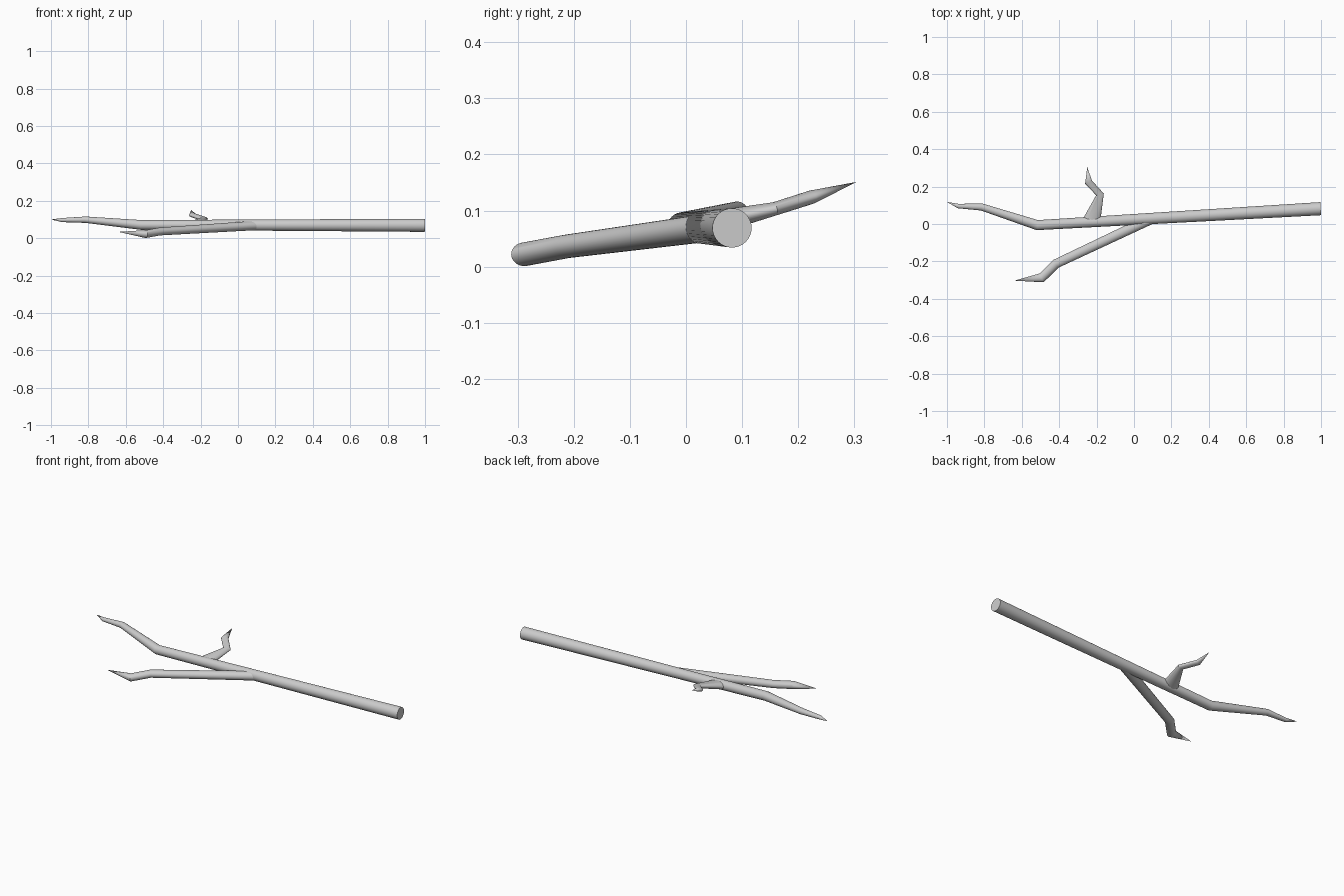
import bpy, bmesh
from math import cos, sin, tau
from mathutils import Vector

if "Cube" in bpy.data.objects:
    bpy.data.objects.remove(bpy.data.objects["Cube"])

SIDES = 32


def limb(name, rings, tip):
    """Sweep tapering rings (x, y, z, half_width, half_height) to a pointed tip."""
    bm = bmesh.new()
    pts = [Vector(r[:3]) for r in rings] + [Vector(tip)]
    loops = []
    for i, (_, _, _, w, h) in enumerate(rings):
        tangent = (pts[i + 1] - pts[i]).normalized()
        if i:
            tangent += (pts[i] - pts[i - 1]).normalized()
        tangent.normalize()
        side = tangent.cross(Vector((0, 0, 1))).normalized()
        up = side.cross(tangent)
        loops.append([bm.verts.new(pts[i] + side * w * cos(tau * k / SIDES)
                                   + up * h * sin(tau * k / SIDES))
                      for k in range(SIDES)])
    end = bm.verts.new(tip)
    bm.faces.new(loops[0])
    for k in range(SIDES):
        n = (k + 1) % SIDES
        for a, b in zip(loops, loops[1:]):
            bm.faces.new((a[k], a[n], b[n], b[k]))
        bm.faces.new((loops[-1][k], loops[-1][n], end))
    bmesh.ops.recalc_face_normals(bm, faces=bm.faces)
    mesh = bpy.data.meshes.new(name)
    bm.to_mesh(mesh)
    bm.free()
    obj = bpy.data.objects.new(name, mesh)
    bpy.context.collection.objects.link(obj)
    bpy.context.view_layer.objects.active = obj
    obj.select_set(True)
    bpy.ops.object.shade_smooth_by_angle(angle=0.5)
    obj.select_set(False)


# Main stick with its bent, pointed end
limb("main_stick", [
    (0.998, 0.082, 0.069, 0.035, 0.035),
    (-0.517, -0.006, 0.071, 0.027, 0.026),
    (-0.815, 0.091, 0.099, 0.019, 0.017),
    (-0.94, 0.096, 0.097, 0.012, 0.011),
], (-1.0, 0.118, 0.10))

# Long side branch toward the front
limb("front_branch", [
    (0.095, 0.029, 0.068, 0.028, 0.025),
    (-0.418, -0.213, 0.036, 0.025, 0.021),
    (-0.494, -0.288, 0.022, 0.026, 0.021),
], (-0.64, -0.303, 0.034))

# Short twig toward the back, flared at its base
limb("back_twig", [
    (-0.228, 0.012, 0.070, 0.048, 0.024),
    (-0.182, 0.158, 0.103, 0.021, 0.012),
    (-0.243, 0.224, 0.124, 0.020, 0.012),
], (-0.25, 0.304, 0.151))
